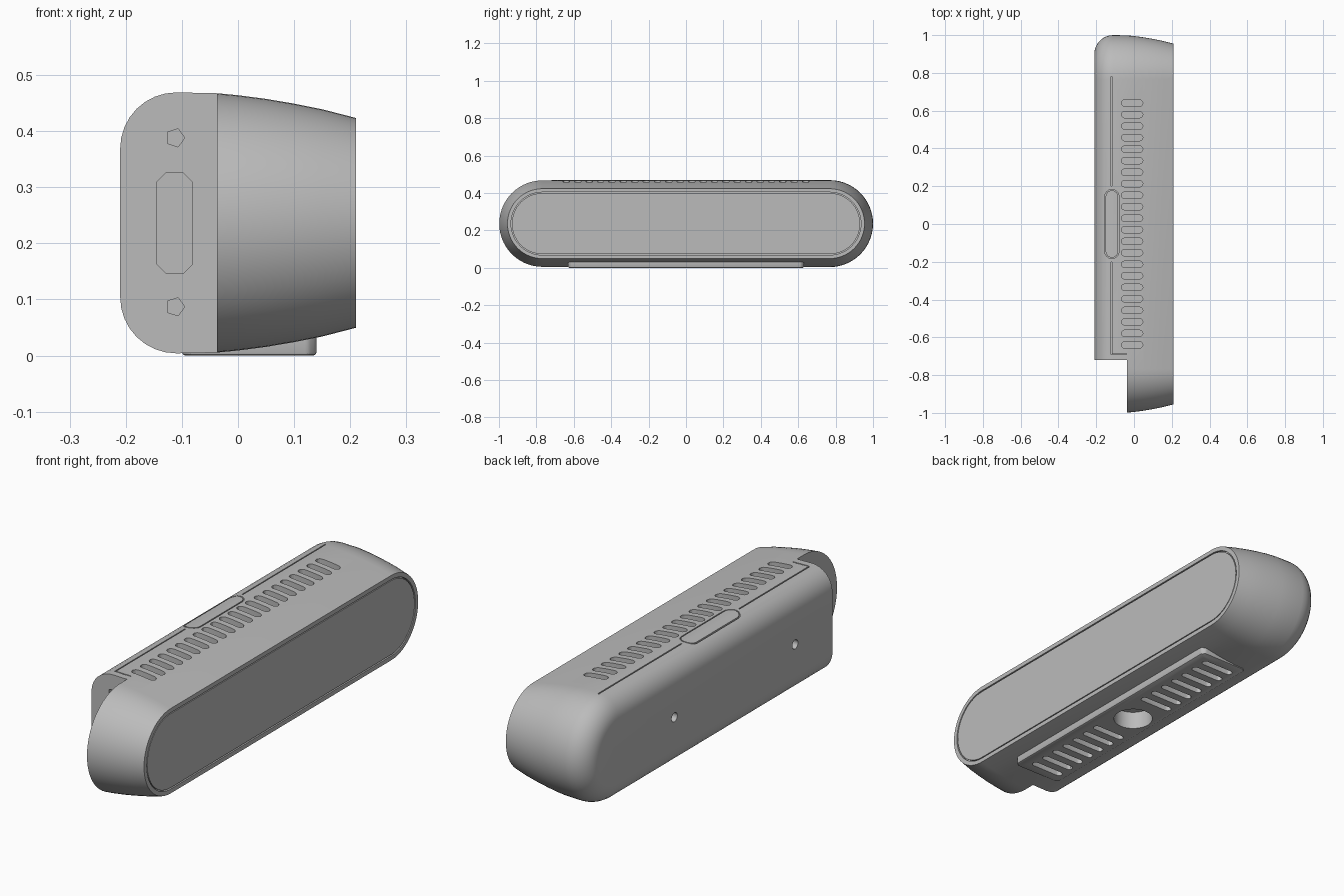
import bpy, bmesh, math

if "Cube" in bpy.data.objects:
    bpy.data.objects.remove(bpy.data.objects["Cube"])

MID = 0.2365      # height of the centre line
HALF = 0.7675     # half length of the straight part of the outline

grey = bpy.data.materials.new("mid grey")
grey.use_nodes = True
grey.diffuse_color = (0.5, 0.5, 0.5, 1)
grey.node_tree.nodes["Principled BSDF"].inputs["Base Color"].default_value = grey.diffuse_color


def stadium(cu, cv, half, r, n):
    """Outline with round ends, long in the first direction."""
    pts = []
    for side, start in ((1, -math.pi / 2), (-1, math.pi / 2)):
        for i in range(n + 1):
            a = start + math.pi * i / n
            pts.append((cu + side * half + r * math.cos(a), cv + r * math.sin(a)))
    return pts


def circle(cu, cv, r, n):
    return [(cu + r * math.cos(math.tau * i / n), cv + r * math.sin(math.tau * i / n)) for i in range(n)]


def rect(u0, u1, v0, v1, c=0.0):
    """Rectangle, with chamfered corners if c is given."""
    if not c:
        return [(u0, v0), (u1, v0), (u1, v1), (u0, v1)]
    return [(u0 + c, v0), (u1 - c, v0), (u1, v0 + c), (u1, v1 - c),
            (u1 - c, v1), (u0 + c, v1), (u0, v1 - c), (u0, v0 + c)]


def swap(pts):
    return [(v, u) for u, v in pts]


def place(axis, p, d):
    return {"x": (d, *p), "y": (p[0], d, p[1]), "z": (*p, d)}[axis]


def loft(bm, axis, rings, closed=False):
    """Skin a row of (outline, depth) rings; cap the ends or close the loop."""
    loops = [[bm.verts.new(place(axis, p, d)) for p in pts] for pts, d in rings]
    pairs = list(zip(loops, loops[1:]))
    if closed:
        pairs.append((loops[-1], loops[0]))
    else:
        bm.faces.new(loops[0])
        bm.faces.new(loops[-1])
    for a, b in pairs:
        for i in range(len(a)):
            j = (i + 1) % len(a)
            bm.faces.new((a[i], a[j], b[j], b[i]))


def prism(bm, axis, pts, lo, hi):
    loft(bm, axis, [(pts, lo), (pts, hi)])


def finish(bm, name):
    bmesh.ops.recalc_face_normals(bm, faces=bm.faces)
    mesh = bpy.data.meshes.new(name)
    bm.to_mesh(mesh)
    bm.free()
    mesh.materials.append(grey)
    ob = bpy.data.objects.new(name, mesh)
    bpy.context.collection.objects.link(ob)
    return ob


def activate(ob):
    bpy.ops.object.select_all(action="DESELECT")
    ob.select_set(True)
    bpy.context.view_layer.objects.active = ob


def cut(ob, cutter):
    mod = ob.modifiers.new("cut", "BOOLEAN")
    mod.operation = "DIFFERENCE"
    mod.solver = "EXACT"
    mod.object = cutter
    activate(ob)
    bpy.ops.object.modifier_apply(modifier=mod.name)


def smooth(ob):
    activate(ob)
    bpy.ops.object.shade_smooth_by_angle(angle=math.radians(30))


# Main body: round-ended outline lofted from the rounded back to the tapered front
profile = []
for i in range(9):
    a = math.pi / 2 * i / 8
    profile.append((-0.11 - 0.1 * math.cos(a), 0.1325 + 0.1 * math.sin(a)))
profile += [(-0.037, 0.231), (0.0, 0.2275), (0.05, 0.221), (0.1, 0.2125), (0.15, 0.2025), (0.21, 0.187)]
bm = bmesh.new()
loft(bm, "x", [(stadium(0, MID, HALF, h, 28), x) for x, h in profile])
body = finish(bm, "main_body")

# Foot plate under the body
bm = bmesh.new()
prism(bm, "z", rect(-0.1, 0.14, -0.63, 0.63, 0.015), 0, 0.06)
foot = finish(bm, "foot_plate")
bev = foot.modifiers.new("soft edge", "BEVEL")
bev.width = 0.006
bev.segments = 2
activate(foot)
bpy.ops.object.modifier_apply(modifier=bev.name)

# Notch at one end of the back half
bm = bmesh.new()
prism(bm, "z", rect(-0.4, -0.037, -1.2, -0.72), -0.2, 0.7)
notch = finish(bm, "notch_cutter")

# Openings: vents, port, screw holes, panel pocket, button groove and seam
bm = bmesh.new()
for i in range(22):
    y = -0.64 + 1.28 * i / 21
    prism(bm, "z", stadium(-0.01, y, 0.04, 0.017, 6), 0.425, 0.6)
prism(bm, "y", rect(-0.145, -0.081, 0.146, 0.326, 0.017), -0.8, -0.69)
for z in (0.087, 0.388):
    prism(bm, "y", circle(-0.112, z, 0.017, 5), -0.8, -0.69)
for y in (-0.46, 0.38):
    prism(bm, "x", circle(y, MID, 0.02, 16), -0.3, -0.17)
prism(bm, "x", stadium(0, MID, HALF, 0.168, 28), 0.198, 0.3)
outer = swap(stadium(0, -0.117, 0.145, 0.038, 8))
inner = swap(stadium(0, -0.117, 0.145, 0.033, 8))
loft(bm, "z", [(outer, 0.435), (outer, 0.6), (inner, 0.6), (inner, 0.435)], closed=True)
for y0, y1 in ((-0.69, -0.2), (0.2, 0.78)):
    prism(bm, "z", rect(-0.121, -0.116, y0, y1), 0.458, 0.6)
prism(bm, "z", rect(-0.112, -0.04, -0.69, -0.685), 0.455, 0.6)
openings = finish(bm, "openings_cutter")

# Underside: mounting hole and two groups of vents
bm = bmesh.new()
prism(bm, "z", circle(0.005, 0, 0.083, 32), -0.1, 0.08)
for side in (-1, 1):
    for i in range(7):
        y = side * (0.16 + 0.068 * i)
        prism(bm, "z", stadium(0.01, y, 0.065, 0.015, 6), -0.1, 0.04)
underside = finish(bm, "underside_cutter")

for cutter in (notch, openings, underside):
    cut(body, cutter)
cut(foot, underside)
for cutter in (notch, openings, underside):
    bpy.data.objects.remove(cutter)

# Front panel set into its pocket
bm = bmesh.new()
prism(bm, "x", stadium(0, MID, HALF, 0.163, 28), 0.197, 0.209)
panel = finish(bm, "front_panel")

for ob in (body, foot, panel):
    smooth(ob)
